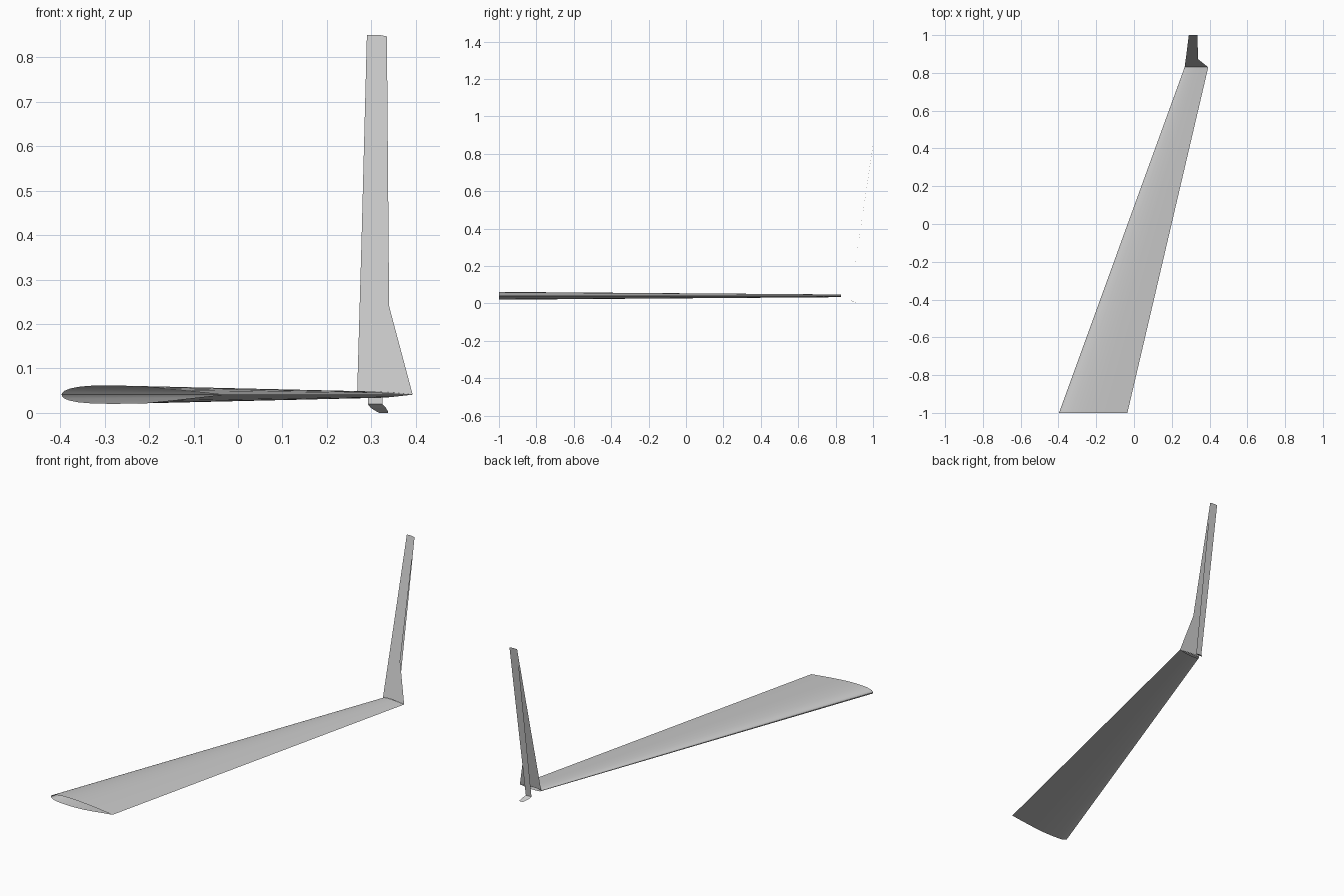
import bpy
from mathutils import Vector

cube = bpy.data.objects.get("Cube")
if cube:
    bpy.data.objects.remove(cube, do_unlink=True)

grey = bpy.data.materials.new("light grey")
grey.use_nodes = True
colour = (0.6, 0.6, 0.6, 1)
grey.diffuse_color = colour
grey.node_tree.nodes["Principled BSDF"].inputs["Base Color"].default_value = colour


def make(name, verts, faces, smooth=False):
    mesh = bpy.data.meshes.new(name)
    mesh.from_pydata(verts, [], faces)
    mesh.materials.append(grey)
    obj = bpy.data.objects.new(name, mesh)
    bpy.context.collection.objects.link(obj)
    if smooth:
        bpy.ops.object.select_all(action="DESELECT")
        obj.select_set(True)
        bpy.context.view_layer.objects.active = obj
        bpy.ops.object.shade_smooth_by_angle(angle=0.6)
    return obj


def strip(name, rows):
    """Flat sheet made of rows of (left point, right point)."""
    verts = [p for row in rows for p in row]
    faces = [(2 * i, 2 * i + 1, 2 * i + 3, 2 * i + 2) for i in range(len(rows) - 1)]
    return make(name, verts, faces)


# Aerofoil profile in fractions of the chord, trailing edge to trailing edge
upper = [(0, 0), (.005, .013), (.02, .025), (.05, .037), (.1, .048), (.17, .055), (.27, .058),
         (.38, .056), (.5, .049), (.62, .039), (.75, .027), (.88, .013), (1, 0)]
lower = [(.005, -.013), (.02, -.025), (.05, -.037), (.1, -.047), (.18, -.054), (.3, -.057),
         (.42, -.056), (.54, -.05), (.68, -.036), (.84, -.018)]
profile = upper[::-1] + lower


def section(x0, x1, y):
    chord = x1 - x0
    return [Vector((x0 + chord * u, y, .041 + chord * v)) for u, v in profile]


# Swept hollow wing, open at both ends
root = section(-.397, -.035, -1)
tip = section(.268, .393, .83)
n = len(profile)
make("wing", root + tip,
     [(i, i + n, (i + 1) % n + n, (i + 1) % n) for i in range(n)], True)


# Tall upright fin, leaning back from the wing tip
def lean(x, z):
    return (x, .83 + (z - .041) * .17 / .809, z)


base = [lean(p.x, p.z) for p in tip[:len(upper)]]
outline = base + [lean(.278, .39), lean(.29, .85), lean(.32, .85),
                  lean(.335, .847), lean(.34, .24)]
make("upright_fin", outline, [tuple(range(len(outline)))])

# Thin rear strip from the fin top down to the foot
strip("rear_strip", [((.29, 1, .85), (.335, 1, .847)),
                     ((.292, .877, .02), (.325, .877, .02))])

# Small bent foot under the rear strip
strip("foot", [((.292, .877, .02), (.325, .877, .02)),
               ((.299, .89, .011), (.333, .893, .011)),
               ((.312, .91, .003), (.338, .912, .002)),
               ((.318, .914, 0), (.338, .914, 0))])
